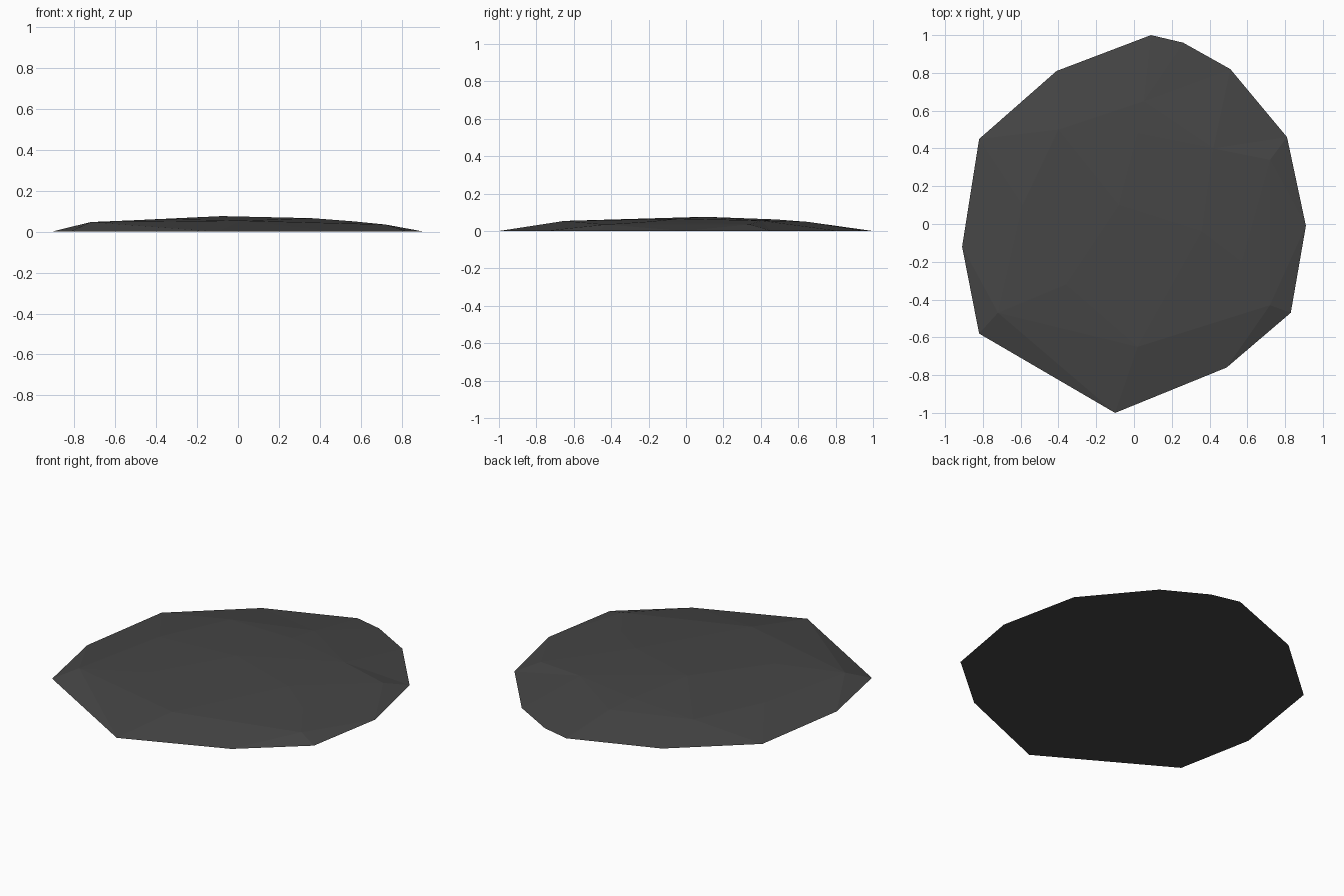
import bpy
import bmesh
from mathutils import Vector
from mathutils.geometry import delaunay_2d_cdt

cube = bpy.data.objects.get("Cube")
if cube:
    bpy.data.objects.remove(cube, do_unlink=True)

# Dark stone colour
stone = bpy.data.materials.new("dark_grey_stone")
stone.use_nodes = True
GREY = (0.06, 0.06, 0.06, 1)
stone.diffuse_color = GREY
bsdf = stone.node_tree.nodes["Principled BSDF"]
bsdf.inputs["Base Color"].default_value = GREY
bsdf.inputs["Roughness"].default_value = 0.9

# Ground outline, counter-clockwise
rim = [(0.09, 1), (-0.41, 0.81), (-0.82, 0.45), (-0.91, -0.12),
       (-0.82, -0.58), (-0.1, -1), (0.49, -0.76), (0.83, -0.47),
       (0.91, -0.01), (0.81, 0.46), (0.51, 0.82), (0.26, 0.96)]
# Shoulder where the sloping sides meet the top
shoulder = [(0.05, 0.65, 0.049), (-0.4, 0.5, 0.053), (-0.59, 0.1, 0.052),
            (-0.72, -0.47, 0.047), (0.02, -0.65, 0.054),
            (0.72, -0.43, 0.035), (0.72, 0.34, 0.035), (0.42, 0.4, 0.056)]
# Gentle crown
crown = [(-0.08, 0.1, 0.076), (0.36, -0.04, 0.066), (0.02, 0.48, 0.062),
         (-0.36, -0.32, 0.062), (0.57, -0.2, 0.05)]

points = [Vector((x, y, 0)) for x, y in rim] + [Vector(p) for p in shoulder + crown]
n, m = len(rim), len(shoulder)
edges = [(i, (i + 1) % n) for i in range(n)]
edges += [(n + i, n + (i + 1) % m) for i in range(m)]
flat, _, tris, source, _, _ = delaunay_2d_cdt(
    [p.to_2d() for p in points], edges, [], 1, 1e-5)

# Faceted top and flat underside
bm = bmesh.new()
verts = [bm.verts.new((p.x, p.y, points[s[0]].z)) for p, s in zip(flat, source)]
for tri in tris:
    bm.faces.new([verts[i] for i in tri])
bm.faces.new([v for v in reversed(verts[:n])])
bmesh.ops.recalc_face_normals(bm, faces=bm.faces)

mesh = bpy.data.meshes.new("flat_stone")
bm.to_mesh(mesh)
bm.free()
mesh.materials.append(stone)
stone_object = bpy.data.objects.new("flat_stone", mesh)
bpy.context.collection.objects.link(stone_object)
